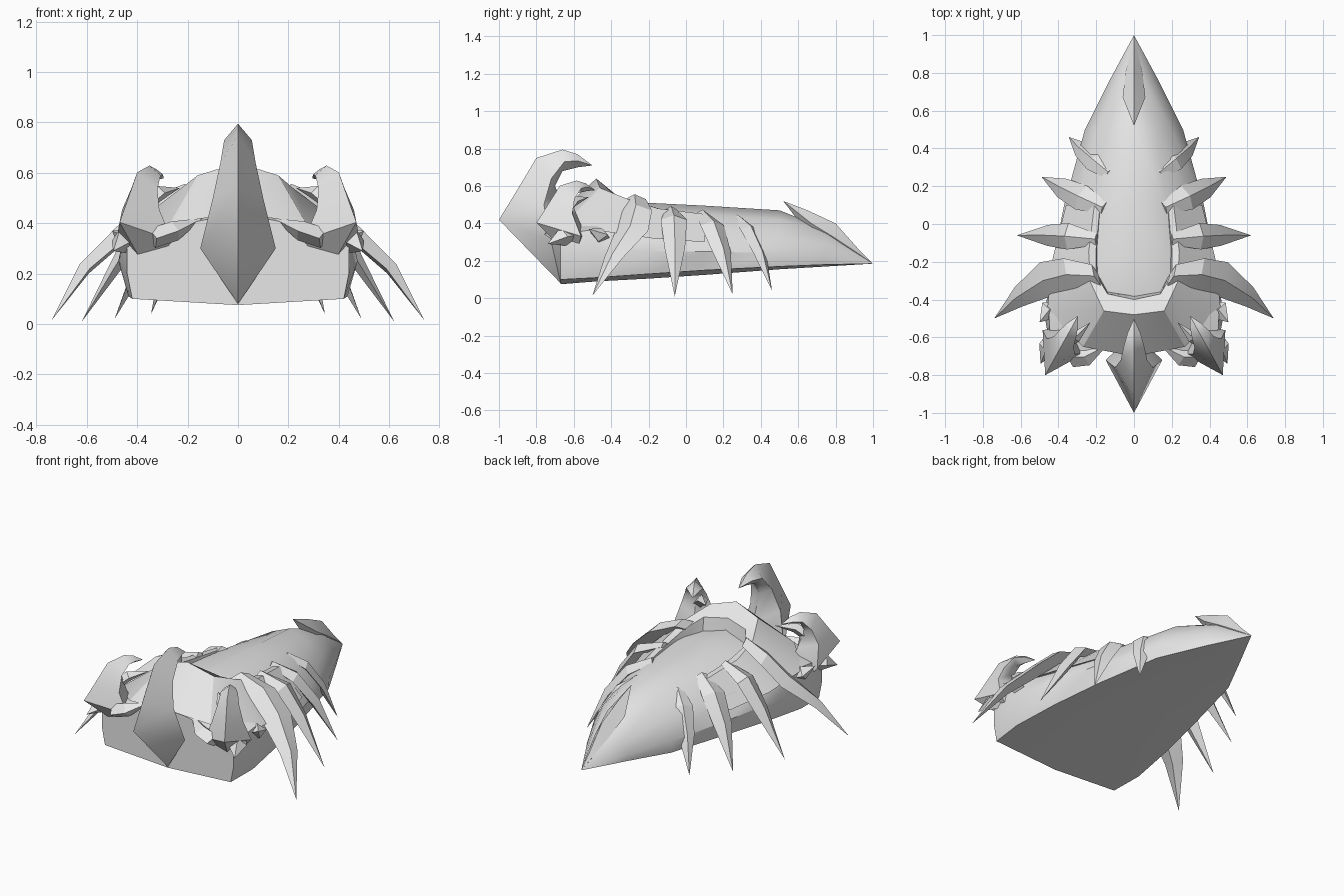
import bpy, bmesh, math
from mathutils import Vector, Matrix

if "Cube" in bpy.data.objects:
    bpy.data.objects.remove(bpy.data.objects["Cube"])

shell_grey = bpy.data.materials.new("shell_grey")
shell_grey.diffuse_color = (0.8, 0.8, 0.8, 1)
shell_grey.use_nodes = True
shell_grey.node_tree.nodes["Principled BSDF"].inputs["Base Color"].default_value = shell_grey.diffuse_color


def loft(name, rings, closed=True, angle=35):
    """Skin a list of equal-length point rings; repeated points collapse into tips."""
    bm = bmesh.new()
    rows = [[bm.verts.new(p) for p in r] for r in rings]
    n = len(rows[0])
    for a, b in zip(rows, rows[1:]):
        for i in range(n if closed else n - 1):
            j = (i + 1) % n
            bm.faces.new((a[i], a[j], b[j], b[i]))
    if closed:
        bm.faces.new(rows[0])
        bm.faces.new(rows[-1])
    bmesh.ops.remove_doubles(bm, verts=bm.verts, dist=0.0005)
    bmesh.ops.recalc_face_normals(bm, faces=bm.faces)
    me = bpy.data.meshes.new(name)
    bm.to_mesh(me)
    bm.free()
    me.materials.append(shell_grey)
    ob = bpy.data.objects.new(name, me)
    bpy.context.collection.objects.link(ob)
    bpy.ops.object.select_all(action='DESELECT')
    ob.select_set(True)
    bpy.context.view_layer.objects.active = ob
    bpy.ops.object.shade_smooth_by_angle(angle=math.radians(angle))
    return ob


def mirrored(rings):
    return [[(-p[0], p[1], p[2]) for p in r] for r in rings]


def spike(name, path, widths, thick):
    """Flattened diamond blade along a path, built on both sides."""
    pts = [Vector(p) for p in path]
    flat = pts[-1] - pts[0]
    across = Vector((-flat.y, flat.x, 0)).normalized()
    rings = []
    for i, (p, w) in enumerate(zip(pts, widths)):
        t = (pts[min(i + 1, len(pts) - 1)] - pts[max(i - 1, 0)]).normalized()
        up = t.cross(across).normalized()
        if up.z < 0:
            up = -up
        h = thick * min(1, w / max(widths) + 0.2) if w else 0
        rings.append([p + up * h, p + across * w, p - up * h, p - across * w])
    loft(name + "_right", rings, angle=25)
    loft(name + "_left", mirrored(rings), angle=25)


# Hull: bottom centre, bottom edge, side, shoulder, upper side, top centre
hull = [
    (-0.67, [(0, .075), (.42, .10), (.44, .20), (.44, .34), (.20, .40), (0, .44)]),
    (-0.48, [(0, .09), (.435, .11), (.475, .25), (.45, .37), (.19, .45), (0, .50)]),
    (-0.20, [(0, .105), (.40, .13), (.43, .25), (.37, .37), (.20, .46), (0, .51)]),
    (0.10, [(0, .125), (.345, .15), (.37, .25), (.30, .36), (.17, .45), (0, .495)]),
    (0.50, [(0, .155), (.255, .17), (.26, .24), (.20, .34), (.12, .42), (0, .47)]),
    (0.75, [(0, .17), (.13, .18), (.135, .22), (.10, .29), (.06, .34), (0, .37)]),
    (1.00, [(0, .185)] * 6),
]
rings = []
for y, half in hull:
    ring = [(x, y, z) for x, z in half]
    ring += [(-x, y, z) for x, z in half[-2:0:-1]]
    rings.append(ring)
loft("hull", rings, angle=40)

# Raised collar: outer base, crest, inner lip, inner foot for each station
collar = [
    [(0, -.70, .44), (0, -.48, .64), (0, -.40, .57), (0, -.38, .49)],
    [(.27, -.65, .40), (.16, -.46, .59), (.14, -.37, .55), (.14, -.36, .47)],
    [(.46, -.46, .36), (.23, -.31, .53), (.20, -.27, .50), (.19, -.26, .44)],
    [(.43, -.18, .32), (.24, -.15, .48), (.20, -.13, .475), (.19, -.12, .43)],
    [(.36, .10, .30), (.21, .10, .45), (.18, .10, .45), (.17, .10, .42)],
]
loft("collar", mirrored(collar[:0:-1]) + collar, angle=30)

# Curved horn: (front y, z), (side x, y, z), (back y, z) for each section
horn = [
    ((-.67, .08), (0, -.67, .08), (-.67, .08)),
    ((-1.0, .42), (.15, -.72, .30), (-.58, .30)),
    ((-.92, .55), (.10, -.76, .50), (-.64, .45)),
    ((-.80, .75), (.07, -.72, .64), (-.70, .60)),
    ((-.66, .795), (.055, -.65, .73), (-.66, .68)),
    ((-.58, .77), (.035, -.58, .735), (-.58, .70)),
    ((-.50, .71), (0, -.50, .71), (-.50, .71)),
]
horn_rings = [[Vector((0, *f)), Vector(s), Vector((0, *b)), Vector((-s[0], s[1], s[2]))]
              for f, s, b in horn]
loft("nose_horn", horn_rings, angle=50)

# Smaller copies of the horn, turned outward, as side claws
turn = (Matrix.Translation((.47, -.80, .20)) @ Matrix.Rotation(math.radians(29), 4, 'Z')
        @ Matrix.Diagonal((.85, .72, .60, 1)) @ Matrix.Translation((0, 1, -.08)))
claw = [[turn @ p for p in r] for r in horn_rings]
loft("claw_right", claw, angle=50)
loft("claw_left", mirrored(claw), angle=50)

# Small thorns around the claws
spike("upper_thorn", [(.38, -.64, .46), (.31, -.60, .52), (.23, -.52, .54)], [.03, .03, 0], .03)
spike("inner_thorn", [(.34, -.70, .34), (.25, -.70, .37), (.14, -.64, .42)], [.06, .05, 0], .04)
spike("outer_thorn", [(.40, -.60, .34), (.46, -.66, .33), (.495, -.74, .29)], [.06, .05, 0], .05)
spike("side_thorn", [(.40, -.46, .32), (.46, -.46, .34), (.50, -.52, .37)], [.06, .05, 0], .04)

# Side legs, front to back
spike("leg_1", [(.20, -.27, .53), (.34, -.26, .47), (.46, -.29, .36), (.61, -.385, .22),
                (.74, -.50, .015)], [.06, .085, .095, .055, 0], .035)
spike("leg_2", [(.20, -.08, .475), (.35, -.065, .42), (.46, -.06, .27), (.62, -.06, .01)],
      [.03, .07, .055, 0], .03)
spike("leg_3", [(.16, .085, .455), (.28, .14, .39), (.38, .19, .25), (.49, .25, .02)],
      [.035, .07, .055, 0], .03)
spike("leg_4", [(.13, .27, .43), (.21, .335, .37), (.28, .395, .24), (.345, .46, .04)],
      [.035, .06, .045, 0], .025)

# Tail fin: top, side and bottom of each section
tail = [((.52, .52), (0, .52, .52), (.52, .52)),
        ((.65, .47), (.06, .67, .40), (.68, .31)),
        ((.80, .40), (.045, .80, .32), (.80, .27)),
        ((.92, .265), (.02, .92, .24), (.92, .20)),
        ((1.0, .185), (0, 1.0, .185), (1.0, .185))]
loft("tail_fin", [[(0, *t), s, (0, *b), (-s[0], s[1], s[2])] for t, s, b in tail], angle=30)
